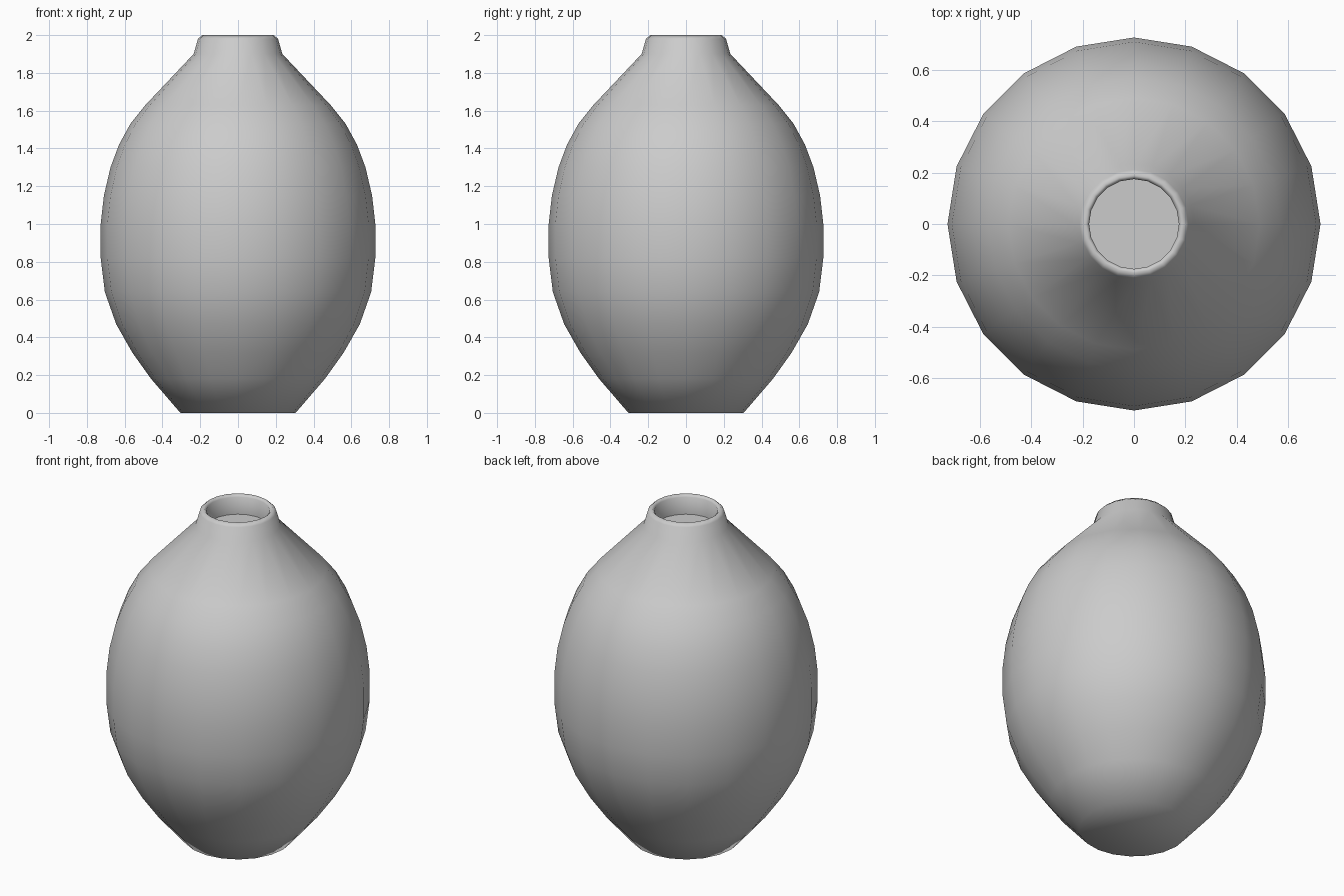
import bpy
import bmesh
from math import cos, sin, tau

cube = bpy.data.objects.get("Cube")
if cube:
    bpy.data.objects.remove(cube, do_unlink=True)

SIDES = 20

# Radius and height from the foot, up the body, over the lip, into the mouth
PROFILE = [
    (0.305, 0.0), (0.46, 0.18), (0.56, 0.32), (0.645, 0.47), (0.705, 0.64),
    (0.727, 0.82), (0.727, 1.0), (0.71, 1.15), (0.675, 1.3), (0.63, 1.42),
    (0.57, 1.53), (0.49, 1.63), (0.235, 1.9), (0.212, 1.98), (0.19, 2.0),
    (0.175, 1.985), (0.175, 1.88),
]


def make_material(name, rgb):
    mat = bpy.data.materials.new(name)
    mat.use_nodes = True
    colour = (*rgb, 1.0)
    mat.diffuse_color = colour
    mat.node_tree.nodes["Principled BSDF"].inputs["Base Color"].default_value = colour
    return mat


def make_vase(name, profile, mat):
    bm = bmesh.new()
    rings = [
        [bm.verts.new((r * cos(tau * i / SIDES), r * sin(tau * i / SIDES), z))
         for i in range(SIDES)]
        for r, z in profile
    ]
    # Wall of the vase
    for low, high in zip(rings, rings[1:]):
        for i in range(SIDES):
            j = (i + 1) % SIDES
            bm.faces.new((low[i], low[j], high[j], high[i])).smooth = True
    # Underside, softly blended into the wall
    bm.faces.new(rings[0][::-1]).smooth = True
    # Flat floor inside the mouth
    bm.faces.new(rings[-1]).smooth = False

    mesh = bpy.data.meshes.new(name)
    bm.to_mesh(mesh)
    bm.free()
    mesh.materials.append(mat)
    vase = bpy.data.objects.new(name, mesh)
    bpy.context.collection.objects.link(vase)
    return vase


make_vase("vase", PROFILE, make_material("light grey clay", (0.6, 0.6, 0.6)))
